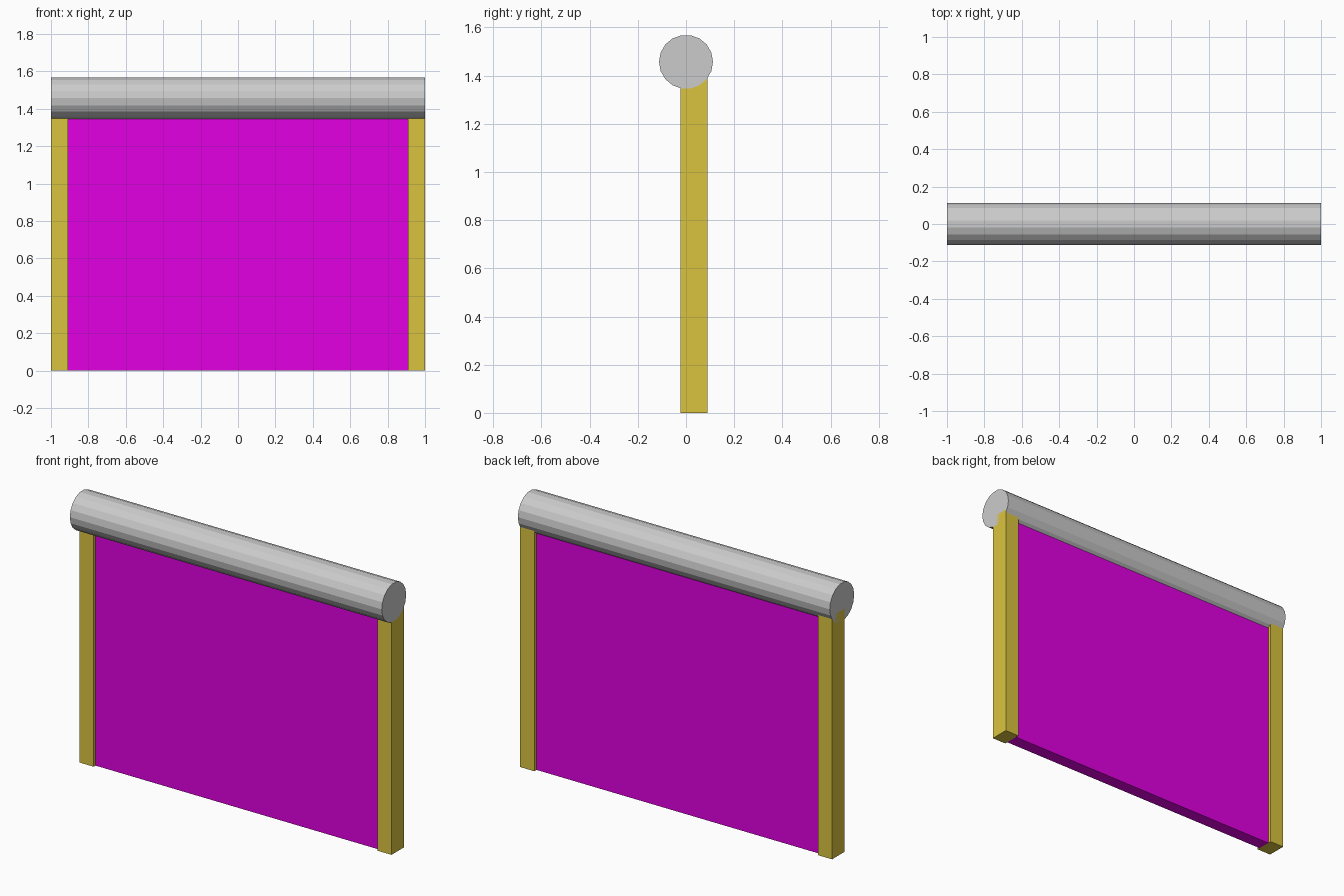
import bpy
from math import pi

if "Cube" in bpy.data.objects:
    bpy.data.objects.remove(bpy.data.objects["Cube"])

TUBE_Z, TUBE_R = 1.457, 0.112


def material(name, color):
    m = bpy.data.materials.new(name)
    m.diffuse_color = color
    m.use_nodes = True
    m.node_tree.nodes["Principled BSDF"].inputs["Base Color"].default_value = m.diffuse_color
    return m


def box(name, lo, hi, mat):
    bpy.ops.mesh.primitive_cube_add(
        size=1, location=[(a + b) / 2 for a, b in zip(lo, hi)])
    ob = bpy.context.object
    ob.name = name
    ob.scale = [b - a for a, b in zip(lo, hi)]
    bpy.ops.object.transform_apply(location=False, rotation=False, scale=True)
    ob.data.materials.append(mat)
    return ob


yellow = material("yellow_rail", (0.70, 0.55, 0.05, 1))
magenta = material("magenta_curtain", (0.75, 0.0, 0.75, 1))

# Roller housing across the top
bpy.ops.mesh.primitive_cylinder_add(
    vertices=18, radius=TUBE_R, depth=2,
    location=(0, 0, TUBE_Z), rotation=(0, pi / 2, 0))
bpy.context.object.name = "roller_housing"

# Side guide rails, running up into the housing
for side, x in (("left", -1.0), ("right", 0.91)):
    box(side + "_guide_rail", (x, -0.022, 0), (x + 0.09, 0.09, 1.41), yellow)

# Door curtain, slightly recessed between the rails
box("door_curtain", (-0.91, -0.005, 0), (0.91, 0.07, 1.41), magenta)
